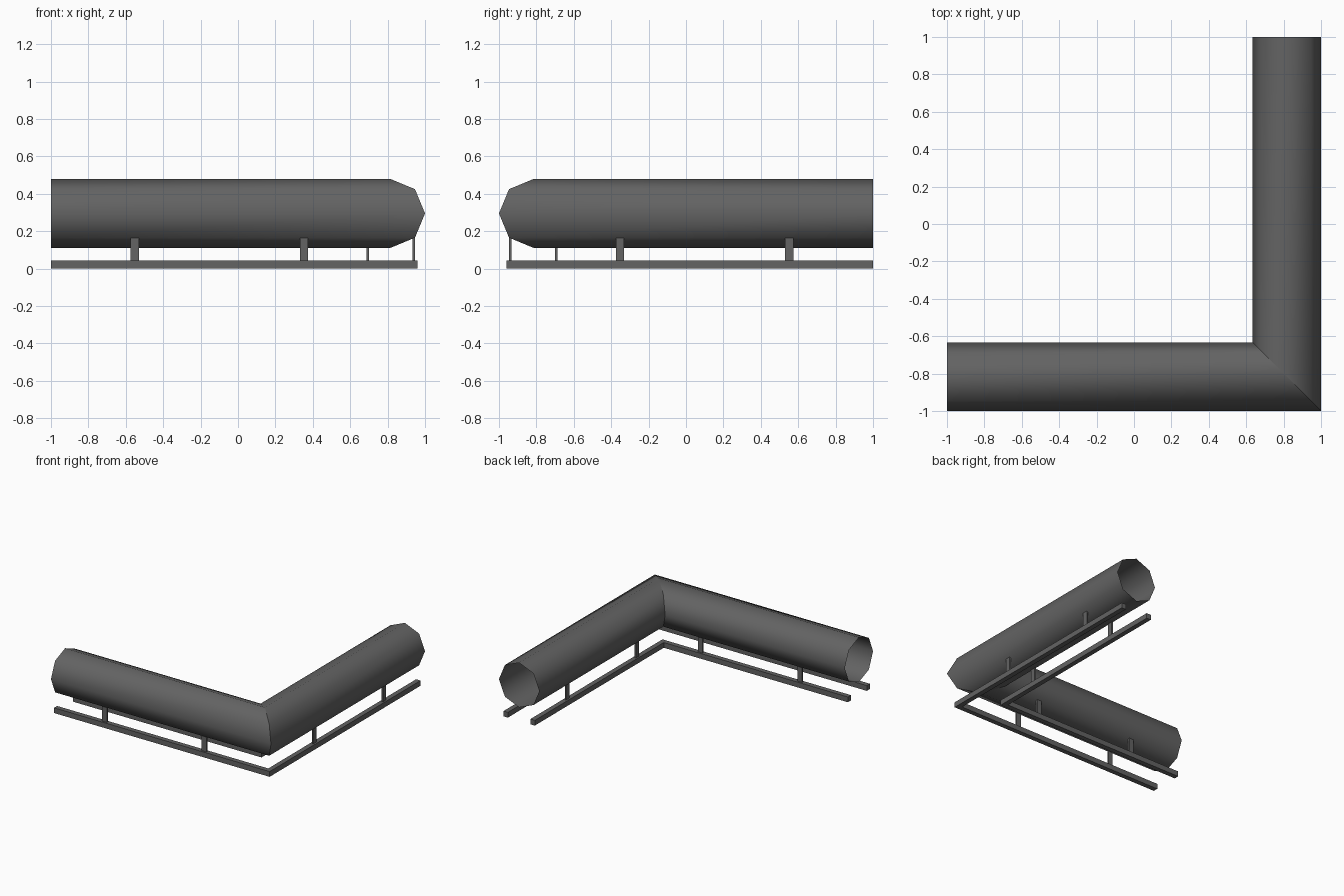
import bpy, bmesh, math

cube = bpy.data.objects.get("Cube")
if cube:
    bpy.data.objects.remove(cube)

AXIS = 0.8165      # distance of the pipe axis from the centre
RADIUS = 0.1835
PIPE_Z = 0.295
RAIL_OFFSET = 0.1225
RAIL_TOP = 0.043

grey = bpy.data.materials.new("dark grey metal")
grey.use_nodes = True
colour = (0.125, 0.125, 0.125, 1)
grey.diffuse_color = colour
grey.node_tree.nodes["Principled BSDF"].inputs["Base Color"].default_value = colour


def finish(bm, name):
    mesh = bpy.data.meshes.new(name)
    bm.to_mesh(mesh)
    bm.free()
    mesh.materials.append(grey)
    obj = bpy.data.objects.new(name, mesh)
    bpy.context.collection.objects.link(obj)
    return obj


def mitred_sweep(name, profile, capped, smooth):
    """Sweep (outward distance, z) points round the right-angled corner."""
    bm = bmesh.new()
    rings = [[bm.verts.new((-1, -d, z)) for d, z in profile],
             [bm.verts.new((d, -d, z)) for d, z in profile],
             [bm.verts.new((d, 1, z)) for d, z in profile]]
    n = len(profile)
    for a, b in zip(rings, rings[1:]):
        for i in range(n):
            j = (i + 1) % n
            bm.faces.new((a[i], b[i], b[j], a[j])).smooth = smooth
    # crisp mitre seam
    for i in range(n):
        bm.edges.get((rings[1][i], rings[1][(i + 1) % n])).smooth = False
    if capped:
        bm.faces.new(rings[0])
        bm.faces.new(rings[2][::-1])
        bmesh.ops.recalc_face_normals(bm, faces=bm.faces)
    return finish(bm, name)


# Open eight-sided pipe
octagon = [(AXIS + RADIUS * math.cos(k * math.pi / 4),
            PIPE_Z + RADIUS * math.sin(k * math.pi / 4)) for k in range(8)]
mitred_sweep("pipe", octagon, False, True)


def strut(name, x, y, size_x, size_y):
    bottom, top = RAIL_TOP - 0.01, 0.17
    bm = bmesh.new()
    bmesh.ops.create_cube(bm, size=1)
    bmesh.ops.scale(bm, vec=(size_x, size_y, top - bottom), verts=bm.verts)
    bmesh.ops.translate(bm, vec=(x, y, (top + bottom) / 2), verts=bm.verts)
    finish(bm, name)


# Rails with flat struts carrying the pipe
for side, d in (("outer", AXIS + RAIL_OFFSET), ("inner", AXIS - RAIL_OFFSET)):
    h = 0.02
    square = [(d + h, 0), (d + h, RAIL_TOP), (d - h, RAIL_TOP), (d - h, 0)]
    mitred_sweep(side + "_rail", square, True, False)
    for place, along in (("end", -0.552), ("corner", 0.352)):
        strut(f"{side}_front_strut_{place}", along, -d, 0.043, 0.013)
        strut(f"{side}_side_strut_{place}", d, -along, 0.013, 0.043)
